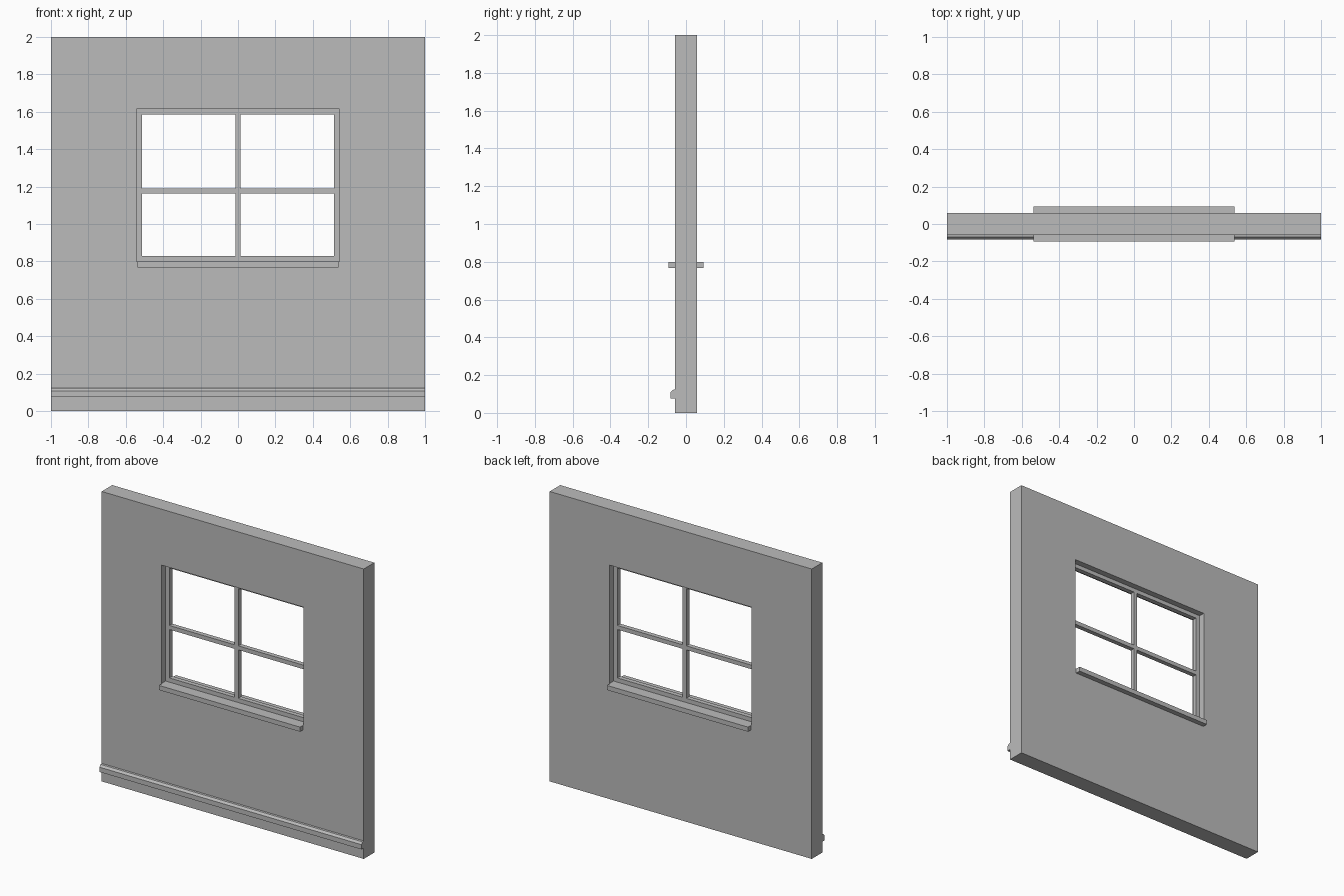
import bpy, bmesh

cube = bpy.data.objects.get("Cube")
if cube:
    bpy.data.objects.remove(cube, do_unlink=True)

# One flat colour for everything
grey = bpy.data.materials.new("plain_grey")
grey.use_nodes = True
colour = (0.5, 0.5, 0.5, 1)
grey.diffuse_color = colour
grey.node_tree.nodes["Principled BSDF"].inputs["Base Color"].default_value = colour


def finish(name, bm):
    bmesh.ops.recalc_face_normals(bm, faces=bm.faces)
    mesh = bpy.data.meshes.new(name)
    bm.to_mesh(mesh)
    bm.free()
    mesh.materials.append(grey)
    obj = bpy.data.objects.new(name, mesh)
    bpy.context.collection.objects.link(obj)
    return obj


def box(name, x0, x1, y0, y1, z0, z1):
    bm = bmesh.new()
    bmesh.ops.create_cube(bm, size=1)
    for v in bm.verts:
        v.co.x = x1 if v.co.x > 0 else x0
        v.co.y = y1 if v.co.y > 0 else y0
        v.co.z = z1 if v.co.z > 0 else z0
    return finish(name, bm)


def rectangle(half_x, z0, z1):
    return [(-half_x, z0), (half_x, z0), (half_x, z1), (-half_x, z1)]


def ring(name, outer, inner, half_y):
    """Rectangular slab with a rectangular opening through it."""
    bm = bmesh.new()
    loops = [[bm.verts.new((x, y, z)) for x, z in outline]
             for outline, y in ((outer, -half_y), (inner, -half_y),
                                (inner, half_y), (outer, half_y))]
    for a, b in zip(loops, loops[1:] + loops[:1]):
        for i in range(4):
            j = (i + 1) % 4
            bm.faces.new((a[i], a[j], b[j], b[i]))
    return finish(name, bm)


def extrude_x(name, profile, x0, x1):
    bm = bmesh.new()
    face = bm.faces.new([bm.verts.new((x0, y, z)) for y, z in profile])
    new = bmesh.ops.extrude_face_region(bm, geom=[face])["geom"]
    moved = [g for g in new if isinstance(g, bmesh.types.BMVert)]
    bmesh.ops.translate(bm, verts=moved, vec=(x1 - x0, 0, 0))
    return finish(name, bm)


WALL = 0.0575     # half thickness of the wall
SASH = 0.016      # half thickness of the window frame
BAR = 0.014       # half width of the glazing bars

# Wall with the window opening, and the recessed frame inside it
opening = rectangle(0.542, 0.799, 1.614)
panes = rectangle(0.512, 0.828, 1.586)
ring("wall", rectangle(1, 0, 2), opening, WALL)
ring("window_frame", opening, panes, SASH)

# Glazing bars, the horizontal one split around the vertical one
box("vertical_bar", -BAR, BAR, -SASH, SASH, 0.828, 1.586)
for name, x0, x1 in (("right_bar", -0.512, -BAR), ("left_bar", BAR, 0.512)):
    box(name, x0, x1, -SASH, SASH, 1.162, 1.19)

# Sills on both sides of the wall
for name, y0, y1 in (("front_sill", -0.0925, -WALL), ("back_sill", WALL, 0.0925)):
    box(name, -0.538, 0.538, y0, y1, 0.767, 0.799)

# Moulding along the foot of the front face
extrude_x("base_moulding", [(-WALL, 0.075), (-0.083, 0.075), (-0.083, 0.108),
                            (-0.07, 0.122), (-WALL, 0.124)], -1, 1)
